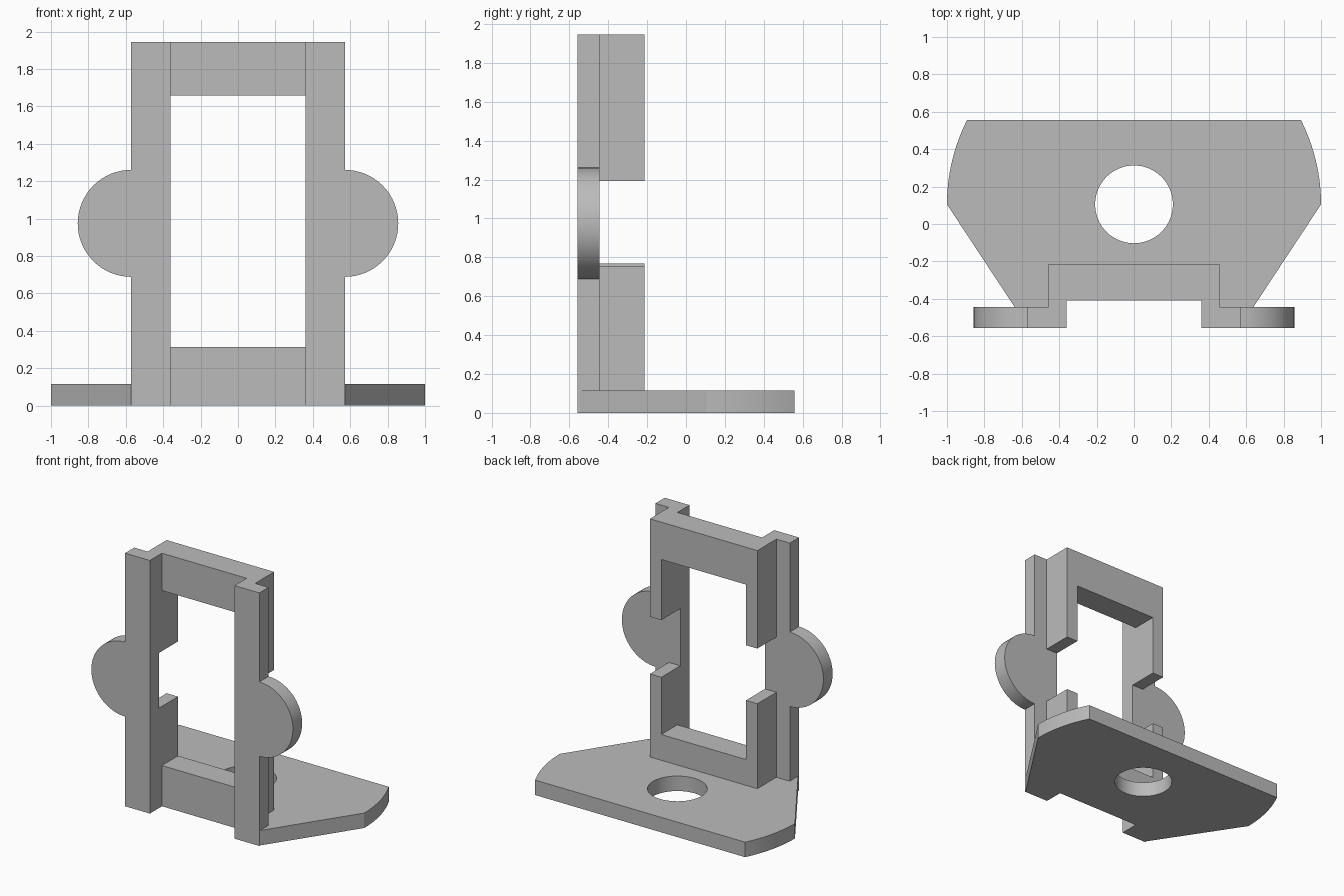
import bpy, bmesh, math
from mathutils import Matrix

if "Cube" in bpy.data.objects:
    bpy.data.objects.remove(bpy.data.objects["Cube"])

grey = bpy.data.materials.new("plain grey")
grey.use_nodes = True
colour = (0.5, 0.5, 0.5, 1)
grey.diffuse_color = colour
grey.node_tree.nodes["Principled BSDF"].inputs["Base Color"].default_value = colour

HEIGHT, FRONT, FLANGE_BACK, BACK = 1.945, -0.557, -0.445, -0.214
INNER, WALL, FLANGE = 0.36, 0.457, 0.571
EAR_Z, DISC_Y = 0.975, 0.105


def arc(cx, cy, r, start, end, steps):
    angles = [math.radians(start + (end - start) * i / steps) for i in range(steps + 1)]
    return [(cx + r * math.cos(a), cy + r * math.sin(a)) for a in angles]


def mirrored(half):
    return half + [(-x, y) for x, y in reversed(half)]


def prism(name, outline, low, high, upright=False):
    """Extrude an outline along z, or along y when it is drawn in x and z."""
    bm = bmesh.new()
    face = bm.faces.new([bm.verts.new((x, y, low)) for x, y in outline])
    top = bmesh.ops.extrude_face_region(bm, geom=[face])["geom"]
    verts = [v for v in top if isinstance(v, bmesh.types.BMVert)]
    bmesh.ops.translate(bm, verts=verts, vec=(0, 0, high - low))
    if upright:
        swap = Matrix(((1, 0, 0, 0), (0, 0, 1, 0), (0, 1, 0, 0), (0, 0, 0, 1)))
        bm.transform(swap)
    bmesh.ops.recalc_face_normals(bm, faces=bm.faces)
    mesh = bpy.data.meshes.new(name)
    bm.to_mesh(mesh)
    bm.free()
    mesh.materials.append(grey)
    obj = bpy.data.objects.new(name, mesh)
    bpy.context.collection.objects.link(obj)
    return obj


def rect(x0, x1, y0, y1):
    return [(x0, y0), (x1, y0), (x1, y1), (x0, y1)]


def combine(target, tool, operation):
    """Apply a boolean and discard the tool."""
    bpy.context.view_layer.objects.active = target
    mod = target.modifiers.new(operation, "BOOLEAN")
    mod.operation, mod.solver, mod.object = operation, "EXACT", tool
    bpy.ops.object.modifier_apply(modifier=mod.name)
    bpy.data.objects.remove(tool)


# Upright frame: flanged channel with a window
channel = mirrored([(INNER, -0.41), (INNER, FRONT), (FLANGE, FRONT),
                    (FLANGE, FLANGE_BACK), (WALL, FLANGE_BACK), (WALL, BACK)])
bracket = prism("mounting_bracket", channel, 0, HEIGHT)
combine(bracket, prism("window", rect(-INNER, INNER, 0.313, 1.658), -0.5, 0, True), "DIFFERENCE")

# Side wall gaps, mounting ears and screw holes
for side, gap_low in ((1, 0.753), (-1, 0.768)):
    x0, x1 = sorted((side * 0.3, side * 0.5))
    combine(bracket, prism("gap", rect(x0, x1, gap_low, 1.192), FLANGE_BACK, 0, True), "DIFFERENCE")
    ear = arc(FLANGE, EAR_Z, 0.286, -90, 90, 32)
    ear = [(FLANGE - 0.06, EAR_Z - 0.286)] + ear + [(FLANGE - 0.06, EAR_Z + 0.286)]
    ear = [(side * x, z) for x, z in ear]
    combine(bracket, prism("ear", ear, FRONT, FLANGE_BACK, True), "UNION")
    hole = arc(side * FLANGE, EAR_Z, 0.117, 0, 360, 40)[:-1]
    combine(bracket, prism("screw_hole", hole, -0.7, -0.3, True), "DIFFERENCE")

# Base plate: rounded ends, tapering towards the frame, with a round hole
end_angle = math.degrees(math.asin(-FRONT - DISC_Y))
plate = mirrored([(0.4, -0.3), (0.4, -0.5), (0.567, -0.552)]
                 + arc(0, DISC_Y, 1, 0, end_angle, 16))
base = prism("base_plate", plate, 0, 0.115)
hole = arc(0, DISC_Y, 0.208, 0, 360, 64)[:-1]
combine(base, prism("base_hole", hole, -0.2, 0.3), "DIFFERENCE")
combine(bracket, base, "UNION")

# Smooth curved walls, keep corners sharp
bpy.ops.object.select_all(action="DESELECT")
bracket.select_set(True)
bpy.context.view_layer.objects.active = bracket
bpy.ops.object.shade_smooth_by_angle(angle=math.radians(20))
